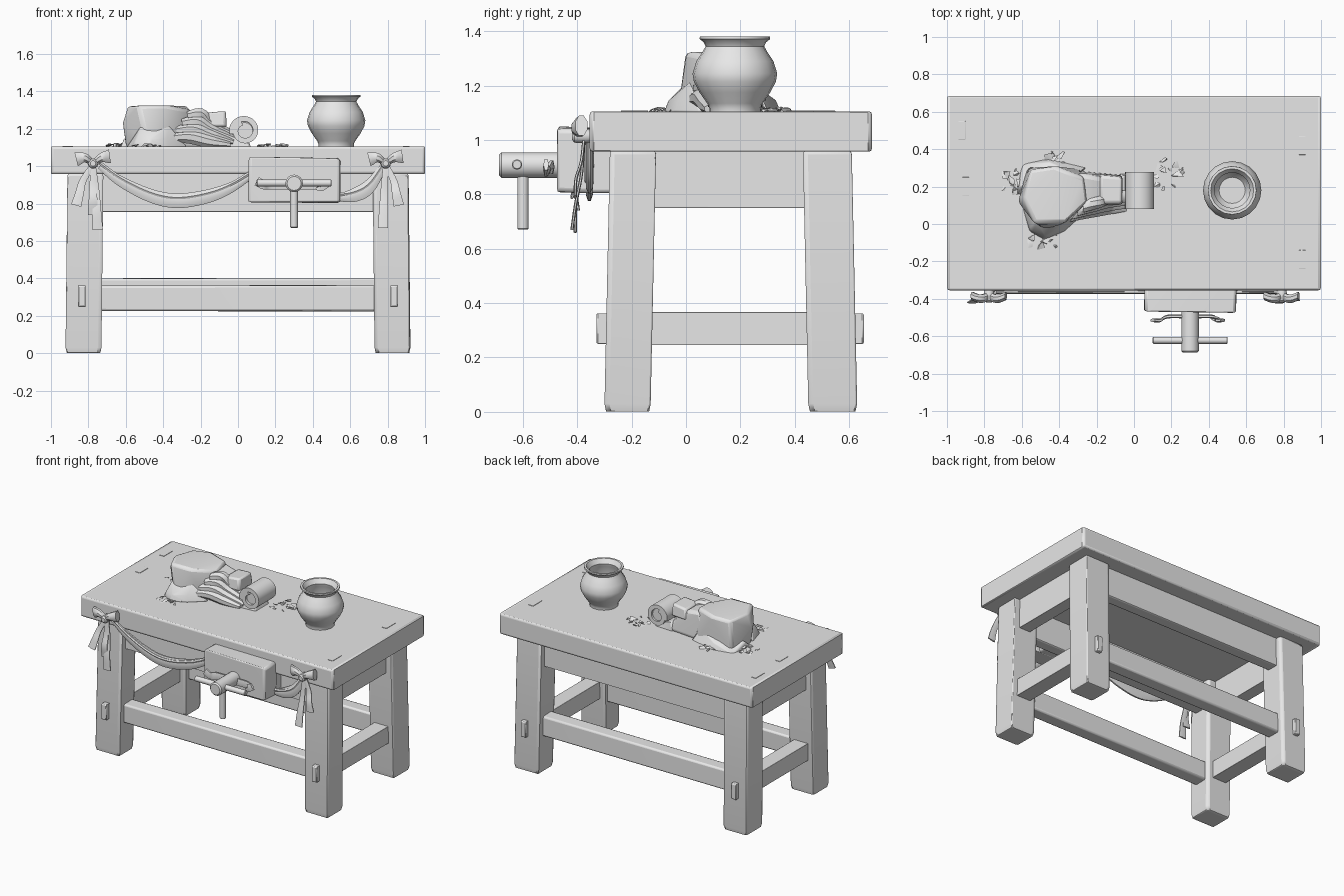
import bpy, bmesh, math, random
from mathutils import Vector

random.seed(4)
if "Cube" in bpy.data.objects:
    bpy.data.objects.remove(bpy.data.objects["Cube"], do_unlink=True)

clay = bpy.data.materials.new("plain_grey")
clay.use_nodes = True
clay.diffuse_color = (0.8, 0.8, 0.8, 1)
clay.node_tree.nodes["Principled BSDF"].inputs["Base Color"].default_value = (0.8, 0.8, 0.8, 1)


def finish(name, bm, bevel=0.0, angle=40):
    """Turn a bmesh into a named, softly shaded object."""
    bmesh.ops.recalc_face_normals(bm, faces=bm.faces)
    mesh = bpy.data.meshes.new(name)
    bm.to_mesh(mesh)
    bm.free()
    mesh.materials.append(clay)
    ob = bpy.data.objects.new(name, mesh)
    bpy.context.scene.collection.objects.link(ob)
    if bevel:
        mod = ob.modifiers.new("worn_edges", 'BEVEL')
        mod.width, mod.segments, mod.limit_method = bevel, 2, 'ANGLE'
    bpy.ops.object.select_all(action='DESELECT')
    ob.select_set(True)
    bpy.context.view_layer.objects.active = ob
    bpy.ops.object.shade_smooth_by_angle(angle=math.radians(angle))


def hull(name, pts, bevel=0.01, angle=40):
    bm = bmesh.new()
    for p in pts:
        bm.verts.new(p)
    bmesh.ops.convex_hull(bm, input=bm.verts)
    bmesh.ops.delete(bm, geom=[v for v in bm.verts if not v.link_faces], context='VERTS')
    finish(name, bm, bevel, angle)


def box(name, x, y, z, bevel=0.012, wobble=0.0):
    def j():
        return random.uniform(-wobble, wobble)
    hull(name, [(a + j(), b + j(), c + j()) for a in x for b in y for c in z], bevel)


def skin(name, rings):
    """Join rings of points into a closed tube."""
    bm = bmesh.new()
    rings = [[bm.verts.new(p) for p in ring] for ring in rings]
    for a, b in zip(rings, rings[1:]):
        for i in range(len(a)):
            k = (i + 1) % len(a)
            bm.faces.new((a[i], a[k], b[k], b[i]))
    bm.faces.new(rings[0])
    bm.faces.new(rings[-1])
    finish(name, bm)


def lathe(name, profile, centre, axis='Z', steps=20):
    """Spin (radius, height) pairs around an axis."""
    rings = []
    for r, h in profile:
        ring = []
        for i in range(steps):
            c, s = r * math.cos(math.tau * i / steps), r * math.sin(math.tau * i / steps)
            ring.append(Vector(centre) + Vector({'X': (h, c, s), 'Y': (c, h, s), 'Z': (c, s, h)}[axis]))
        rings.append(ring)
    skin(name, rings)


def rod(name, centre, axis, lo, hi, r, steps=12):
    e = r * 0.2
    lathe(name, [(r - e, lo), (r, lo + e), (r, hi - e), (r - e, hi)], centre, axis, steps)


def spline(pts, n=5):
    """Smooth path through control points."""
    p = [Vector(q) for q in pts]
    p = [2 * p[0] - p[1]] + p + [2 * p[-1] - p[-2]]
    out = []
    for a, b, c, d in zip(p, p[1:], p[2:], p[3:]):
        for i in range(n):
            t = i / n
            out.append(0.5 * (2 * b + (c - a) * t + (2 * a - 5 * b + 4 * c - d) * t * t
                              + (3 * b - a - 3 * c + d) * t ** 3))
    return out + [p[-2]]


def sweep(name, pts, radius, depth, sides=8):
    """Elliptical band along an upright path; radius is a function of progress."""
    path = spline(pts)
    rings = []
    for i, p in enumerate(path):
        t = path[min(i + 1, len(path) - 1)] - path[max(i - 1, 0)]
        n = Vector((-t.z, 0, t.x)).normalized()
        r = radius(i / (len(path) - 1))
        angles = [math.tau * (k + 0.5) / sides for k in range(sides)]
        rings.append([p + n * r * math.cos(a) + Vector((0, depth * math.sin(a), 0)) for a in angles])
    skin(name, rings)


# Table top with small wedge plugs
box("table_top", (-1, 1), (-0.355, 0.685), (0.958, 1.105), 0.014)
for i, (x, y) in enumerate([(-0.9, 0.2), (0.9, -0.19), (-0.92, 0.5), (0.9, 0.42)]):
    box(f"top_plug_{i}", (x - 0.018, x + 0.018), (y - 0.05, y + 0.05), (1.09, 1.108), 0.001)

# Legs, side stretchers with through tenons, side aprons
for side, s in (("left", 1), ("right", -1)):
    for end, y0, y1, flare in (("front", -0.28, -0.11, -0.02), ("back", 0.43, 0.61, 0.02)):
        pts = []
        for u in (0.72, 0.912):
            for y in (y0, y1):
                pts.append((s * u, y, 0.97))
                pts.append((s * (u + 0.01), y + flare, 0.03))
                uc = 0.826 + (u - 0.816) * 0.93
                yc = (y0 + y1) / 2 + (y - (y0 + y1) / 2) * 0.93
                pts.append((s * uc, yc + flare, 0.0))
        hull(f"{end}_{side}_leg", pts, 0.018)
    box(f"{side}_stretcher", sorted((s * 0.77, s * 0.88)), (-0.2, 0.53), (0.245, 0.367))
    box(f"{side}_tenon", sorted((s * 0.815, s * 0.852)), (-0.33, 0.655), (0.25, 0.362), 0.006)
    box(f"{side}_apron", sorted((s * 0.78, s * 0.87)), (-0.2, 0.53), (0.75, 0.97))

# Long stretchers and aprons
box("front_stretcher", (-0.8, 0.8), (-0.25, -0.15), (0.225, 0.363), wobble=0.003)
box("back_stretcher", (-0.8, 0.8), (0.48, 0.58), (0.255, 0.4), wobble=0.003)
box("front_apron", (-0.8, 0.8), (-0.24, -0.16), (0.755, 0.97))
box("back_apron", (-0.8, 0.8), (0.49, 0.57), (0.755, 0.97))

# Vise: jaw, screw, crossed handle and bent bracket
box("vise_jaw", (0.055, 0.545), (-0.47, -0.34), (0.805, 1.045), 0.014, 0.006)
box("vise_back_block", (0.09, 0.51), (-0.37, -0.22), (0.805, 0.97))
rod("vise_screw", (0.3, 0, 0.908), 'Y', -0.688, -0.45, 0.047, 16)
rod("vise_cross_handle", (0, -0.622, 0.91), 'X', 0.1, 0.5, 0.019)
rod("vise_drop_handle", (0.3, -0.6, 0), 'Z', 0.67, 0.9, 0.021)
sweep("vise_bracket", [(0.1, -0.515, 0.92), (0.14, -0.515, 0.9), (0.18, -0.495, 0.9),
                       (0.3, -0.495, 0.9), (0.42, -0.495, 0.9), (0.44, -0.515, 0.89),
                       (0.475, -0.515, 0.91)], lambda f: 0.028, 0.01, 6)

# Garland swags, each a main band with a fold over it
swags = {"long": [(-0.74, 1.0), (-0.62, 0.915), (-0.46, 0.84), (-0.32, 0.815),
                  (-0.16, 0.84), (-0.04, 0.885), (0.07, 0.95)],
         "short": [(0.53, 0.83), (0.62, 0.845), (0.7, 0.89), (0.78, 1.0)]}
for name, pts in swags.items():
    sweep(f"{name}_swag", [(x, -0.356, z) for x, z in pts],
          lambda f: 0.018 + 0.024 * math.sin(math.pi * f), 0.014)
    sweep(f"{name}_swag_fold", [(x, -0.364, z + 0.018) for x, z in pts], lambda f: 0.011, 0.01, 6)

# Bows: knot, two upturned loops and hanging tails
bows = {"right": (-0.775, [(-0.09, -0.22), (0.025, -0.35), (0.0, -0.27)]),
        "left": (0.79, [(-0.015, -0.34), (0.07, -0.22)])}
for side, (bx, ends) in bows.items():
    lathe(f"{side}_bow_knot", [(0.015, -0.42), (0.026, -0.41), (0.028, -0.37), (0.02, -0.34)],
          (bx, 0, 1.015), 'Y', 10)
    for s in (-1, 1):
        sweep(f"{side}_bow_loop_{s}", [(bx, -0.385, 1.015), (bx + s * 0.045, -0.4, 1.045),
                                       (bx + s * 0.09, -0.385, 1.045 + s * 0.008)],
              lambda f: 0.014 + 0.026 * f, 0.024)
    for i, (dx, dz) in enumerate(ends):
        sweep(f"{side}_bow_tail_{i}", [(bx, -0.375, 1.01), (bx + dx * 0.6, -0.385, 1.01 + dz * 0.4),
                                       (bx + dx * 0.8, -0.405, 1.01 + dz * 0.7),
                                       (bx + dx, -0.42 + 0.012 * i, 1.01 + dz)],
              lambda f: 0.016 + 0.016 * f, 0.006, 6)

# Pot with a hollow inside
lathe("pot", [(0.094, 1.1), (0.094, 1.118), (0.102, 1.135), (0.13, 1.175), (0.151, 1.215), (0.156, 1.245),
              (0.142, 1.29), (0.119, 1.325), (0.108, 1.345), (0.115, 1.36), (0.13, 1.372), (0.129, 1.381),
              (0.115, 1.381), (0.095, 1.35), (0.1, 1.33), (0.125, 1.27), (0.12, 1.2), (0.07, 1.14)],
      (0.525, 0.18, 0))

# Carved stone: rough block, spreading foot, shoulder, crest
hull("stone_block", [(-0.6, 0.12, 1.1), (-0.57, 0.3, 1.1), (-0.28, 0.29, 1.1), (-0.3, 0.05, 1.1),
                     (-0.48, -0.03, 1.1), (-0.62, 0.12, 1.23), (-0.59, 0.13, 1.32), (-0.55, 0.29, 1.31),
                     (-0.42, 0.31, 1.32), (-0.27, 0.25, 1.32), (-0.25, 0.12, 1.3), (-0.38, 0.0, 1.325),
                     (-0.53, 0.0, 1.325)], 0.018, 50)
hull("stone_foot", [(-0.56, -0.04, 1.1), (-0.48, -0.085, 1.1), (-0.37, -0.04, 1.1), (-0.26, 0.06, 1.1),
                    (-0.6, 0.1, 1.1), (-0.55, -0.03, 1.135), (-0.47, -0.07, 1.14), (-0.38, -0.03, 1.15),
                    (-0.52, 0.01, 1.22), (-0.36, 0.02, 1.22)], 0.012, 50)
hull("stone_back_foot", [(-0.63, 0.15, 1.1), (-0.6, 0.32, 1.1), (-0.46, 0.35, 1.1), (-0.25, 0.3, 1.1),
                         (-0.61, 0.2, 1.15), (-0.45, 0.33, 1.15), (-0.3, 0.26, 1.2)], 0.008, 50)
hull("stone_shoulder", [(-0.36, 0.1, 1.1), (-0.36, 0.29, 1.1), (-0.04, 0.26, 1.1), (-0.04, 0.11, 1.1),
                        (-0.3, 0.1, 1.3), (-0.3, 0.27, 1.3), (-0.19, 0.25, 1.28), (-0.19, 0.12, 1.28),
                        (-0.08, 0.25, 1.2), (-0.08, 0.12, 1.2)], 0.02, 50)
hull("stone_crest", [(-0.19, 0.1, 1.21), (-0.19, 0.27, 1.21), (-0.06, 0.26, 1.21), (-0.06, 0.1, 1.21),
                     (-0.18, 0.11, 1.285), (-0.18, 0.26, 1.285), (-0.065, 0.25, 1.295),
                     (-0.065, 0.11, 1.295)], 0.015, 50)

# Leaf folds running down to the scroll
for i in range(4):
    y, h = 0.06 + 0.018 * i, 0.04 * i
    sweep(f"leaf_fold_{i}", [(-0.36 + 0.03 * i, y - 0.02, 1.15 + h), (-0.26 + 0.02 * i, y, 1.155 + h),
                             (-0.15, y + 0.02, 1.13 + h * 0.8), (-0.04 + 0.015 * i, y + 0.04, 1.115 + h * 0.35)],
          lambda f: 0.014 + 0.024 * math.sin(math.pi * (0.15 + 0.8 * f)), 0.035)

# Rolled scroll end with a tongue beneath it
spiral = [(0.035 + (0.07 - 0.002 * k) * math.cos(3.4 - 0.6 * k), 0.18,
           1.19 + (0.07 - 0.002 * k) * math.sin(3.4 - 0.6 * k)) for k in range(14)]
sweep("scroll_roll", spiral, lambda f: 0.02, 0.14, 4)
rod("scroll_core", (0.035, 0, 1.19), 'Y', 0.1, 0.265, 0.055, 16)
hull("scroll_tongue", [(-0.08, 0.09, 1.1), (-0.08, 0.27, 1.1), (0.07, 0.26, 1.1), (0.07, 0.1, 1.1),
                       (-0.07, 0.1, 1.17), (-0.07, 0.26, 1.17), (0.06, 0.25, 1.125), (0.06, 0.11, 1.125)])

# Stone chips around the carving
chip_spots = [(-0.62, 0.24, 0.08, 16), (-0.48, -0.06, 0.07, 9), (-0.42, 0.34, 0.05, 9), (0.17, 0.25, 0.09, 13)]
for g, (cx, cy, spread, count) in enumerate(chip_spots):
    for i in range(count):
        c = Vector((cx + random.uniform(-spread, spread), cy + random.uniform(-spread, spread), 1.108))
        size = random.uniform(0.012, 0.03)
        hull(f"stone_chip_{g}_{i}", [c + Vector((random.uniform(-1, 1), random.uniform(-1, 1),
             random.uniform(-0.3, 0.6))) * size for _ in range(7)], 0)
